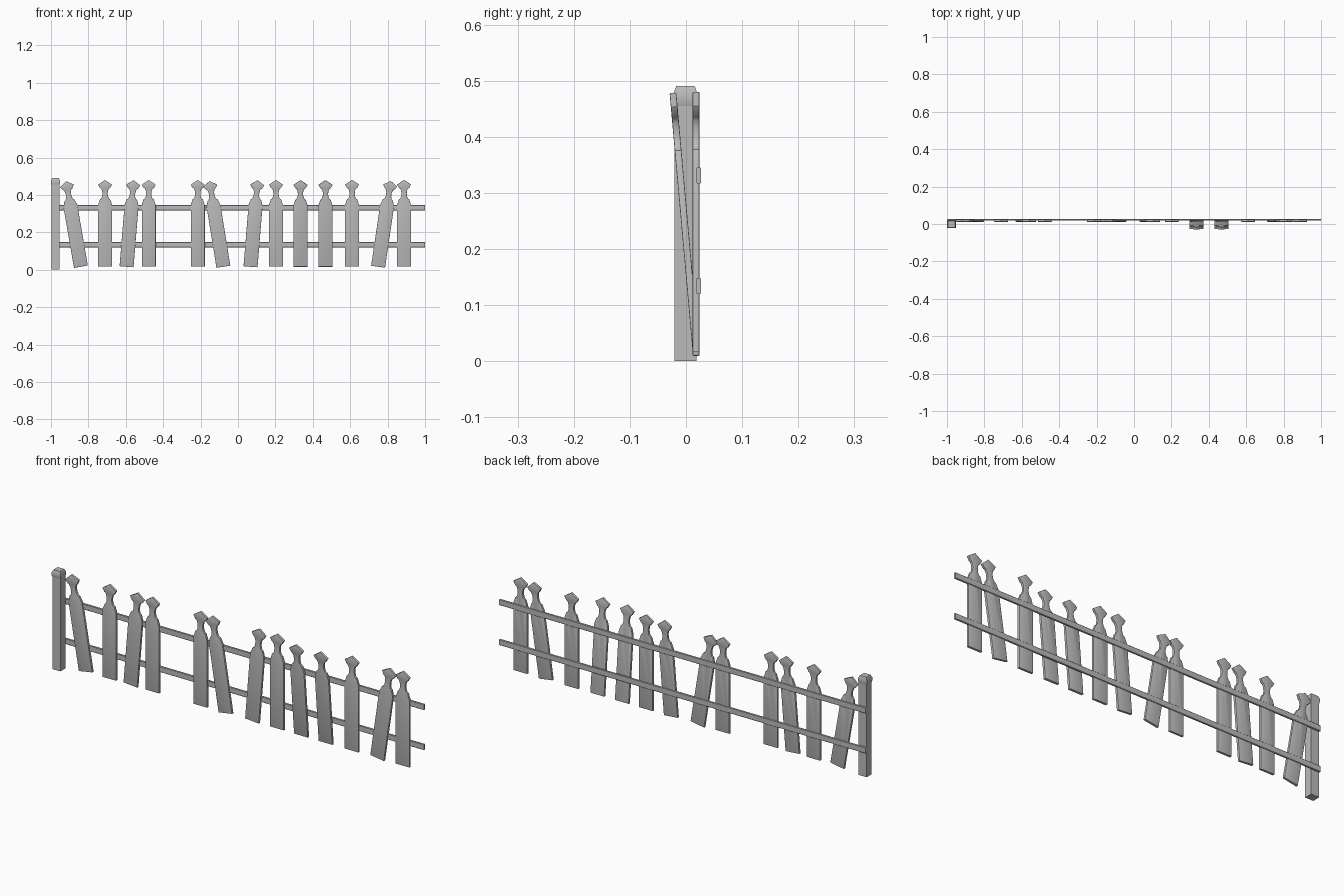
import bpy, bmesh
from math import sin, cos, pi, radians

cube = bpy.data.objects.get("Cube")
if cube:
    bpy.data.objects.remove(cube, do_unlink=True)

grey = bpy.data.materials.new("weathered grey")
grey.use_nodes = True
grey.diffuse_color = (0.5, 0.5, 0.5, 1)
grey.node_tree.nodes["Principled BSDF"].inputs["Base Color"].default_value = (0.5, 0.5, 0.5, 1)


def finish(bm, name, location=(0, 0, 0), rotation=(0, 0, 0)):
    """Turn a bmesh into a shaded, placed object."""
    bmesh.ops.recalc_face_normals(bm, faces=bm.faces[:])
    mesh = bpy.data.meshes.new(name)
    bm.to_mesh(mesh)
    bm.free()
    mesh.materials.append(grey)
    obj = bpy.data.objects.new(name, mesh)
    bpy.context.collection.objects.link(obj)
    obj.location, obj.rotation_euler = location, rotation
    bpy.ops.object.select_all(action='DESELECT')
    obj.select_set(True)
    bpy.context.view_layer.objects.active = obj
    bpy.ops.object.shade_smooth_by_angle(angle=radians(35))
    return obj


# Picket: straight board, scooped neck and pointed head
THICK = 0.012


def picket_outline():
    right = [(0.0375, 0), (0.0375, 0.33), (0.027, 0.361)]
    steps = 8
    for i in range(1, steps):  # scooped neck
        a = pi * i / steps
        right.append((0.027 - 0.013 * sin(a), 0.391 - 0.03 * cos(a)))
    right += [(0.027, 0.421), (0.0375, 0.439)]
    left = [(-x, z) for x, z in reversed(right)]
    return right + [(0, 0.464)] + left


def picket(name, x, lean=0, tip=0):
    bm = bmesh.new()
    face = bm.faces.new([bm.verts.new((px, -THICK / 2, pz)) for px, pz in picket_outline()])
    ext = bmesh.ops.extrude_face_region(bm, geom=[face])
    moved = [g for g in ext["geom"] if isinstance(g, bmesh.types.BMVert)]
    bmesh.ops.translate(bm, verts=moved, vec=(0, THICK, 0))
    # Soften the front and back rims
    rims = [e for e in bm.edges if abs(e.verts[0].co.y - e.verts[1].co.y) < 1e-5]
    bmesh.ops.bevel(bm, geom=rims, offset=0.0015, segments=2, profile=0.5,
                    affect='EDGES', clamp_overlap=True)
    finish(bm, name, (x, 0.018, 0.016), (radians(tip), radians(lean), 0))


# Position along the fence, sideways lean and forward tip in degrees
pickets = [(-0.84, -9.8, 0), (-0.711, 0, 0), (-0.596, 4.7, 0), (-0.477, 0, 0),
           (-0.215, 0, 0), (-0.078, -9.2, 0), (0.067, 4.7, 0), (0.203, 0, 0),
           (0.334, 0, 5.1), (0.468, 0, 5.1), (0.61, 0, 0), (0.749, 8.4, 0), (0.888, 0, 0)]
for n, (x, lean, tip) in enumerate(pickets, 1):
    picket(f"picket_{n}", x, lean, tip)


# Rails: long bars with chamfered edges behind the pickets
def rail(name, z):
    bm = bmesh.new()
    bmesh.ops.create_cube(bm, size=1)
    bmesh.ops.scale(bm, vec=(1.998, 0.009, 0.029), verts=bm.verts[:])
    long_edges = [e for e in bm.edges if e.calc_length() > 1]
    bmesh.ops.bevel(bm, geom=long_edges, offset=0.002, segments=1, affect='EDGES')
    finish(bm, name, (0.001, 0.0225, z))


rail("upper_rail", 0.331)
rail("lower_rail", 0.134)


# Post parts: square rings stacked by height and half-size
def stack(name, rings):
    bm = bmesh.new()
    loops = [[bm.verts.new((sx * hx, sy * hy, z))
              for sx, sy in ((-1, -1), (1, -1), (1, 1), (-1, 1))] for z, hx, hy in rings]
    bm.faces.new(loops[0])
    bm.faces.new(loops[-1])
    for a, b in zip(loops, loops[1:]):
        for i in range(4):
            j = (i + 1) % 4
            bm.faces.new((a[i], a[j], b[j], b[i]))
    finish(bm, name, (-0.976, -0.001, 0))


stack("post", [(0, 0.022, 0.0195), (0.455, 0.022, 0.0195)])
stack("post_cap", [(0.455, 0.022, 0.0195), (0.462, 0.024, 0.0215),
                   (0.477, 0.024, 0.0215), (0.49, 0.018, 0.0165)])
